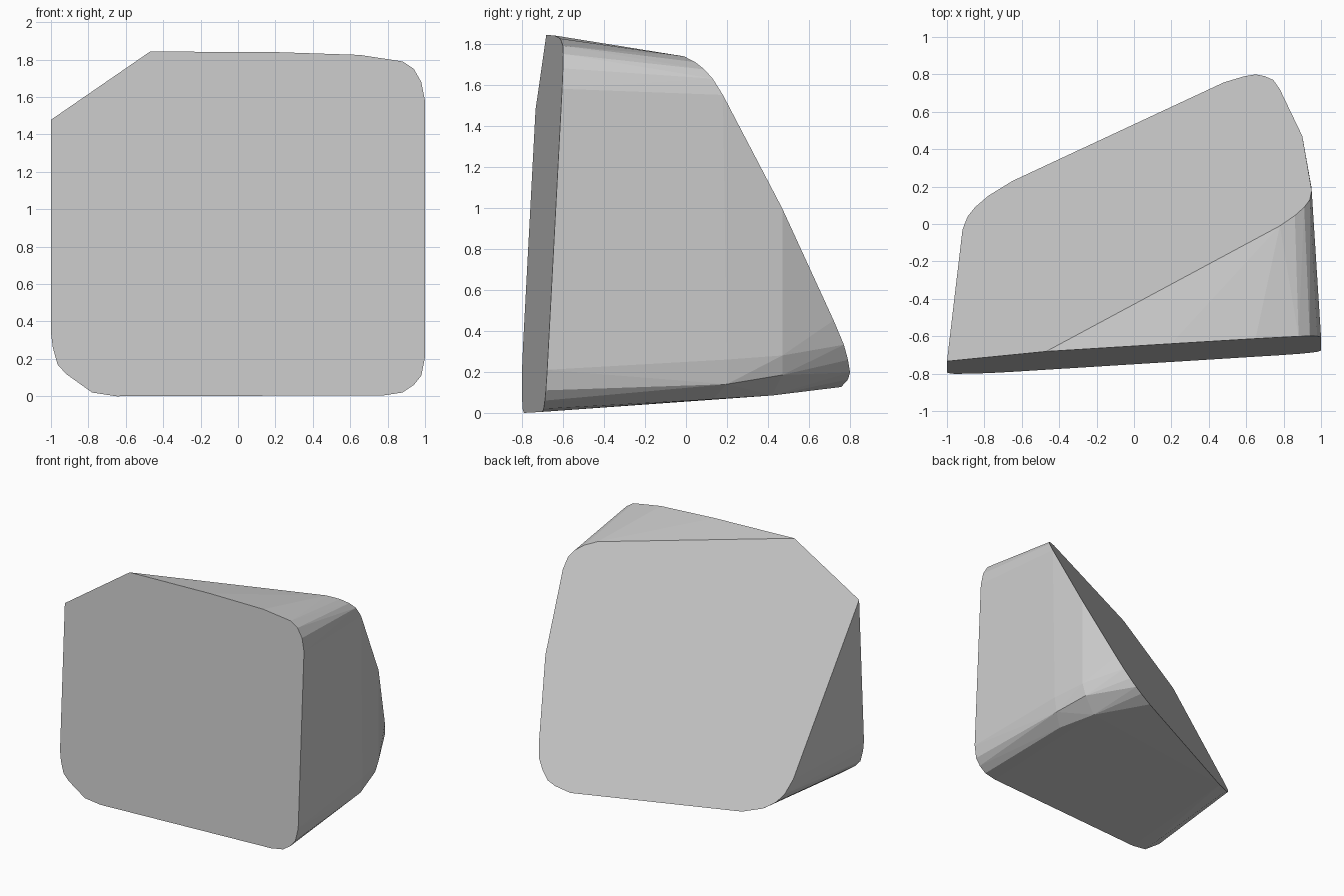
import bpy, bmesh, math

# Front outline (x, z), lying on the nearly upright front plane
FRONT = [(-1, 1.478), (-0.47, 1.843), (0.2, 1.84), (0.65, 1.825), (0.88, 1.79),
         (0.94, 1.75), (0.98, 1.68), (1, 1.58), (1, 0.21), (0.98, 0.11),
         (0.94, 0.06), (0.88, 0.02), (0.78, 0.005), (-0.65, 0), (-0.78, 0.02),
         (-0.92, 0.12), (-0.965, 0.17), (-0.99, 0.26), (-1, 0.34)]

# Outline of the slanted cut (x, y), seen from the top
CUT = [(0.65, -0.08), (0.78, -0.01), (0.86, 0.045), (0.91, 0.09), (0.94, 0.13),
       (0.95, 0.18), (0.9, 0.47), (0.78, 0.72), (0.745, 0.77), (0.7, 0.79),
       (0.65, 0.8), (0.59, 0.79), (0.48, 0.757), (-0.65, 0.23), (-0.78, 0.15),
       (-0.85, 0.09), (-0.89, 0.04), (-0.917, -0.03)]

# Rounded lower right corner at the back
CORNER = [(0.948, 0.2, 0.26), (0.93, 0.2, 0.14), (0.9, 0.47, 0.28),
          (0.87, 0.47, 0.185), (0.84, 0.13, 0.067), (0.75, 0.42, 0.085)]


def on_front(x, z):
    return (x, -0.75 + 0.062 * x + 0.053 * z, z)


def on_cut(x, y):
    return (x, y, 1.047 + 0.864 * x - 1.764 * y)


points = [on_front(*p) for p in FRONT] + [on_cut(*p) for p in CUT] + CORNER

# Sliced rounded block: wrap the two flat faces and the corner
bm = bmesh.new()
for p in points:
    bm.verts.new(p)
bmesh.ops.convex_hull(bm, input=bm.verts[:])
loose = [v for v in bm.verts if not v.link_faces]
bmesh.ops.delete(bm, geom=loose, context='VERTS')
bmesh.ops.dissolve_limit(bm, angle_limit=math.radians(1.0),
                         verts=bm.verts[:], edges=bm.edges[:])
bmesh.ops.recalc_face_normals(bm, faces=bm.faces[:])

mesh = bpy.data.meshes.new("sliced_block")
bm.to_mesh(mesh)
bm.free()
block = bpy.data.objects.new("sliced_block", mesh)
bpy.context.collection.objects.link(block)

grey = bpy.data.materials.new("stone grey")
grey.diffuse_color = (0.6, 0.6, 0.6, 1)
mesh.materials.append(grey)
